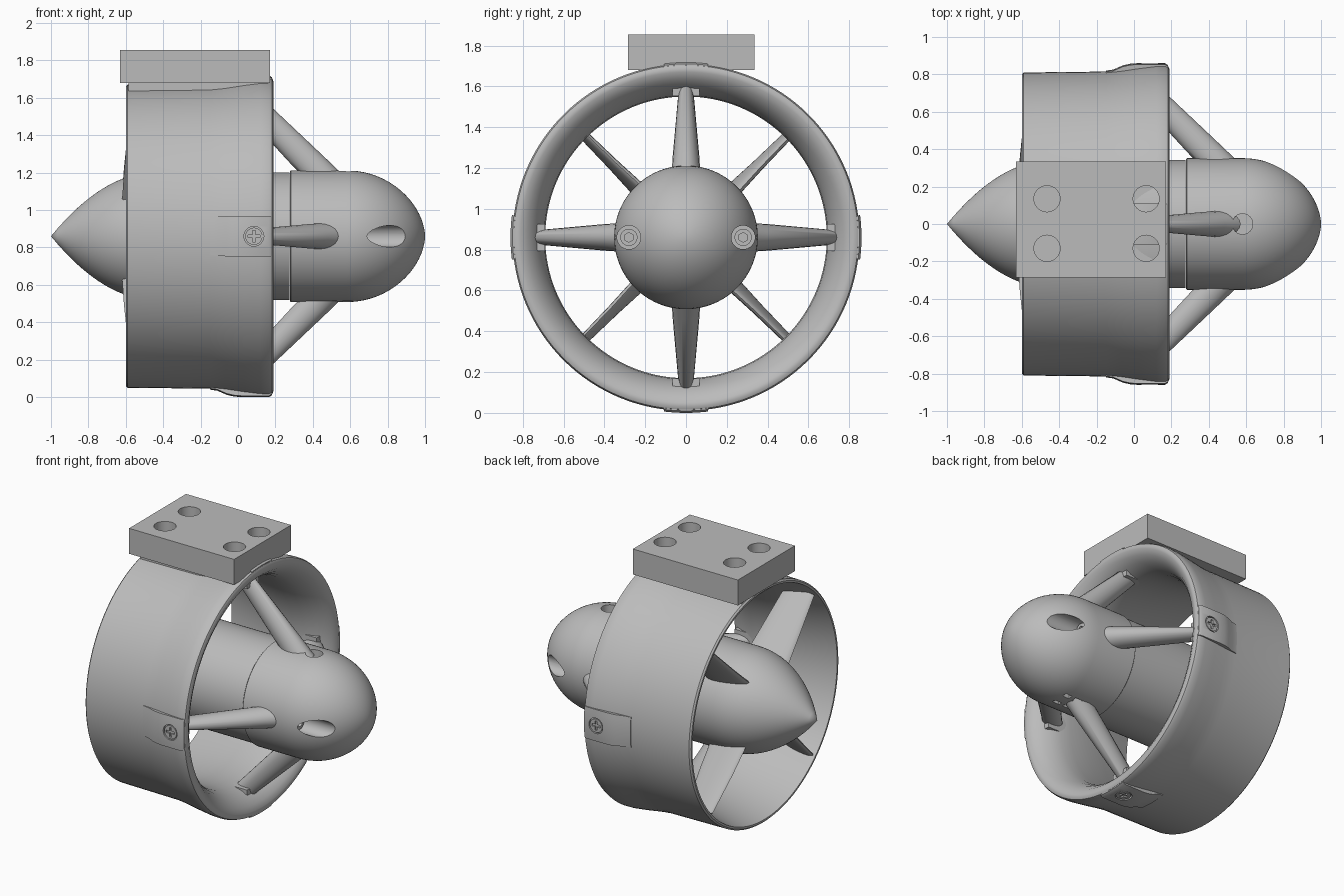
import bpy
import bmesh
import math
from mathutils import Matrix, Vector

if "Cube" in bpy.data.objects:
    bpy.data.objects.remove(bpy.data.objects["Cube"], do_unlink=True)

AXIS_Z = 0.86      # height of the shaft line
QUARTERS = [k * math.pi / 2 for k in range(4)]

grey = bpy.data.materials.new("plain_grey")
grey.diffuse_color = (0.5, 0.5, 0.5, 1)
grey.use_nodes = True
grey.node_tree.nodes["Principled BSDF"].inputs["Base Color"].default_value = (0.5, 0.5, 0.5, 1)


def finish(bm, name, turn=0.0):
    """Turn about the shaft, lift to the shaft line and make the object."""
    bmesh.ops.remove_doubles(bm, verts=bm.verts, dist=1e-5)
    bmesh.ops.recalc_face_normals(bm, faces=bm.faces)
    bm.transform(Matrix.Translation((0, 0, AXIS_Z)) @ Matrix.Rotation(turn, 4, 'X'))
    mesh = bpy.data.meshes.new(name)
    bm.to_mesh(mesh)
    bm.free()
    mesh.materials.append(grey)
    ob = bpy.data.objects.new(name, mesh)
    bpy.context.collection.objects.link(ob)
    return ob


def activate(ob):
    bpy.ops.object.select_all(action='DESELECT')
    ob.select_set(True)
    bpy.context.view_layer.objects.active = ob


def smooth(ob, angle=32):
    activate(ob)
    bpy.ops.object.shade_smooth_by_angle(angle=math.radians(angle))


def cut(ob, cutters):
    for c in cutters:
        c.hide_render = True
        activate(ob)
        mod = ob.modifiers.new("cut", 'BOOLEAN')
        mod.object = c
        mod.operation = 'DIFFERENCE'
        mod.solver = 'EXACT'
        bpy.ops.object.modifier_apply(modifier=mod.name)
        bpy.data.objects.remove(c, do_unlink=True)


def skin(rings, name, turn=0.0, closed=False):
    """Bridge equal closed rings; cap both ends unless the loop closes."""
    bm = bmesh.new()
    vs = [[bm.verts.new(p) for p in ring] for ring in rings]
    n = len(vs[0])
    for a, b in zip(vs, vs[1:] + vs[:1] if closed else vs[1:]):
        for i in range(n):
            bm.faces.new((a[i], a[(i + 1) % n], b[(i + 1) % n], b[i]))
    if not closed:
        bm.faces.new(vs[0])
        bm.faces.new(vs[-1])
    return finish(bm, name, turn)


def swing(profile, a):
    return [Vector((x, r * math.sin(a), r * math.cos(a))) for x, r in profile]


def lathe(profile, name, steps=96):
    return skin([swing(profile, 2 * math.pi * i / steps) for i in range(steps)], name, closed=True)


def box(name, x, y, z, turn=0.0):
    bm = bmesh.new()
    bmesh.ops.create_cube(bm, size=1)
    for v in bm.verts:
        v.co = [lo + (c + 0.5) * (hi - lo) for c, (lo, hi) in zip(v.co, (x, y, z))]
    return finish(bm, name, turn)


def rod(name, start, end, radius, turn=0.0, segments=32):
    bm = bmesh.new()
    a, b = Vector(start), Vector(end)
    bmesh.ops.create_cone(bm, cap_ends=True, segments=segments, radius1=radius,
                          radius2=radius, depth=(b - a).length)
    aim = (b - a).to_track_quat('Z', 'Y').to_matrix().to_4x4()
    bm.transform(Matrix.Translation((a + b) / 2) @ aim)
    return finish(bm, name, turn)


def foil(sections, name, turn, points=20):
    """Loft of oval sections: radius, back x, front x, thickness, skew."""
    rings = []
    for r, back, front, thick, skew in sections:
        ring = []
        for i in range(points):
            t = 2 * math.pi * i / points
            c = math.cos(t)
            ring.append((back + (front - back) * (c + 1) / 2,
                         thick / 2 * math.sin(t) + skew * c, r))
        rings.append(ring)
    ob = skin(rings, name, turn)
    smooth(ob, 50)


# Duct ring with a flared intake lip and thin trailing edge
duct = lathe([(-0.6, 0.8), (-0.59, 0.81), (-0.15, 0.815), (-0.07, 0.823), (0.03, 0.838),
              (0.12, 0.849), (0.165, 0.85), (0.183, 0.843), (0.19, 0.828), (0.188, 0.81),
              (0.17, 0.775), (0.13, 0.74), (0.08, 0.712), (0.02, 0.695), (-0.06, 0.69),
              (-0.2, 0.697), (-0.35, 0.725), (-0.5, 0.762), (-0.6, 0.787)], "duct", 128)
smooth(duct, 40)

# Pod: pointed tail cone and motor section
tail = [(-1 + 0.56 * t, 0.342 * (1 - (1 - t) ** 2)) for t in [i / 16 for i in range(17)]]
tail_pod = lathe(tail + [(0.275, 0.342), (0.275, 0)], "motor_housing")
smooth(tail_pod)

# Pod: rounded nose
nose = []
for i in range(21):
    t = math.sin(math.pi / 2 * i / 20)
    nose.append((0.58 + 0.42 * t, 0.352 * max(0, 1 - t * t) ** 0.56))
nose_pod = lathe([(0.278, 0), (0.278, 0.346), (0.283, 0.352)] + nose, "nose_housing")
cutters = [rod("hole_cutter", (0.62, s * 0.28, 0), (1.1, s * 0.28, 0), 0.058) for s in (-1, 1)]
cutters.append(rod("slot_cutter", (0.58, 0, 0.28), (0.58, 0, 0.5), 0.055))
cutters += [box("vent_cutter", (x, x + 0.05), (y - 0.015, y + 0.015), (-0.5, -0.31))
            for x in (0.48, 0.56) for y in (-0.05, 0.05)]
cut(nose_pod, cutters)
smooth(nose_pod)

# Socket screws inside the nose holes
for side, y in (("right", -0.28), ("left", 0.28)):
    screw = rod(side + "_nose_screw", (0.61, y, 0), (0.67, y, 0), 0.042)
    cut(screw, [rod("socket_cutter", (0.645, y, 0), (0.75, y, 0), 0.024, segments=6)])
    smooth(screw)

# Four sets of support strut, foot, outer pad and cross-head screw
pad_profile = [(-0.15, 0.8), (-0.15, 0.82), (-0.11, 0.826), (-0.06, 0.848), (-0.02, 0.857),
               (0.02, 0.86), (0.165, 0.86), (0.182, 0.85), (0.182, 0.82)]
for a, side in zip(QUARTERS, ("top", "front", "bottom", "back")):
    foil([(0.32, 0.345, 0.57, 0.14, 0), (0.40, 0.27, 0.487, 0.13, 0),
          (0.76, -0.06, 0.106, 0.065, 0)], side + "_strut", a)
    box(side + "_strut_foot", (-0.09, 0.115), (-0.066, 0.066), (0.692, 0.8), a)
    pad = skin([swing(pad_profile, 0.127 * (i / 4 - 1)) for i in range(9)], side + "_pad", a)
    cut(pad, [rod("pocket_cutter", (0.085, 0, 0.845), (0.085, 0, 1), 0.053, a)])
    smooth(pad)
    head = rod(side + "_screw", (0.085, 0, 0.835), (0.085, 0, 0.857), 0.046, a)
    cut(head, [box("cross_cutter", (0.085 - w, 0.085 + w), (-d, d), (0.846, 0.9), a)
               for w, d in ((0.032, 0.008), (0.008, 0.032))])
    smooth(head)

# Four straightening vanes at the outlet
for k, a in enumerate(QUARTERS):
    foil([(0.29, -0.62, -0.33, 0.06, 0.025), (0.50, -0.61, -0.35, 0.05, 0.015),
          (0.775, -0.59, -0.38, 0.04, 0.01)], "outlet_vane_%d" % (k + 1), a + math.pi / 4)

# Mounting plate with four bolt holes, on a neck joined to the duct
plate = box("mounting_plate", (-0.63, 0.17), (-0.285, 0.335), (0.82, 0.995))
cut(plate, [rod("bolt_cutter", (x, y, 0.825), (x, y, 1.1), 0.07)
            for x in (-0.465, 0.065) for y in (-0.13, 0.135)])
smooth(plate)
box("mounting_neck", (-0.585, 0.16), (-0.23, 0.23), (0.77, 0.822))
